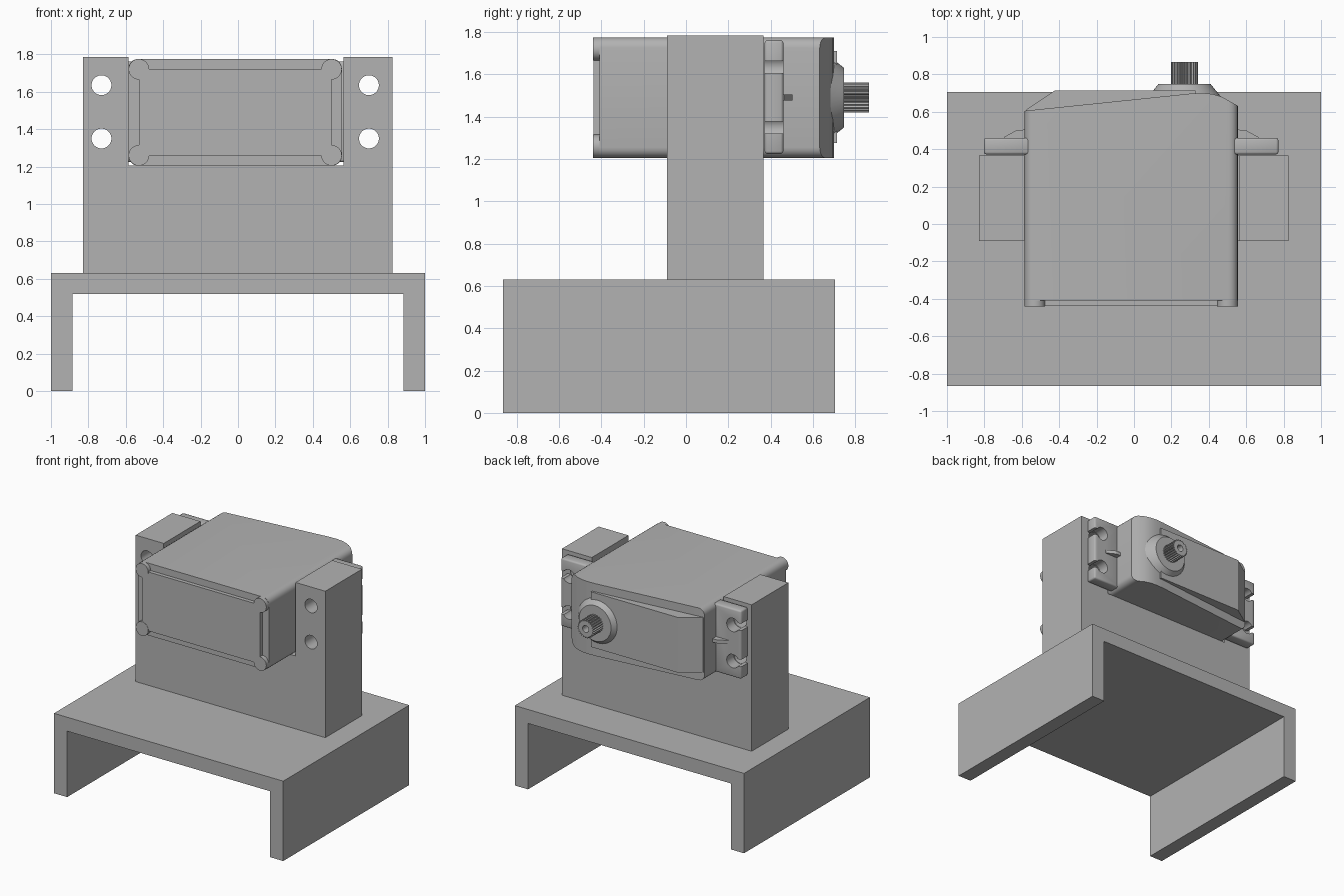
import bpy, bmesh
from math import sin, cos, pi, radians
from mathutils import Matrix, Vector

cube = bpy.data.objects.get("Cube")
if cube:
    bpy.data.objects.remove(cube, do_unlink=True)

grey = bpy.data.materials.new("plain_grey")
grey.use_nodes = True
tone = (0.45, 0.45, 0.45, 1)
grey.diffuse_color = tone
grey.node_tree.nodes["Principled BSDF"].inputs["Base Color"].default_value = tone


def finish(name, bm):
    bmesh.ops.recalc_face_normals(bm, faces=bm.faces[:])
    mesh = bpy.data.meshes.new(name)
    bm.to_mesh(mesh)
    bm.free()
    mesh.materials.append(grey)
    obj = bpy.data.objects.new(name, mesh)
    bpy.context.collection.objects.link(obj)
    return obj


def activate(obj):
    bpy.ops.object.select_all(action='DESELECT')
    obj.select_set(True)
    bpy.context.view_layer.objects.active = obj


def smooth(obj, angle=30):
    activate(obj)
    bpy.ops.object.shade_smooth_by_angle(angle=radians(angle))


def prism(name, points, axis, lo, hi, bevel=0, along=None, segments=5):
    """Extrude an outline: (x, z) along y, or (x, y) along z."""
    place = (lambda a, b, t: (a, t, b)) if axis == 'y' else (lambda a, b, t: (a, b, t))
    bm = bmesh.new()
    face = bm.faces.new([bm.verts.new(place(a, b, lo)) for a, b in points])
    new = bmesh.ops.extrude_face_region(bm, geom=[face])["geom"]
    shift = Vector(place(0, 0, hi - lo))
    bmesh.ops.translate(bm, vec=shift, verts=[v for v in new if isinstance(v, bmesh.types.BMVert)])
    if bevel:
        edges = bm.edges[:]
        if along:
            edges = [e for e in edges
                     if abs((e.verts[0].co - e.verts[1].co).normalized().dot(Vector(along))) > 0.999]
        bmesh.ops.bevel(bm, geom=edges, offset=bevel, segments=segments, affect='EDGES', profile=0.5)
    return finish(name, bm)


def rect(x0, x1, b0, b1):
    return [(x0, b0), (x1, b0), (x1, b1), (x0, b1)]


def cone(name, x, z, y0, y1, r0, r1, sides=48):
    """Round part whose axis runs along y."""
    bm = bmesh.new()
    bmesh.ops.create_cone(bm, cap_ends=True, segments=sides, radius1=r0, radius2=r1, depth=y1 - y0,
                          matrix=Matrix.Translation((x, (y0 + y1) / 2, z)) @ Matrix.Rotation(-pi / 2, 4, 'X'))
    return finish(name, bm)


def cut(obj, cutters):
    for c in cutters:
        c.hide_render = True
        mod = obj.modifiers.new("cut", 'BOOLEAN')
        mod.operation, mod.solver, mod.object = 'DIFFERENCE', 'EXACT', c
        activate(obj)
        bpy.ops.object.modifier_apply(modifier=mod.name)
        bpy.data.objects.remove(c, do_unlink=True)


HOLE_X = (-0.73, 0.70)
HOLE_Z = (1.35, 1.635)
LEFT, RIGHT, LOW, HIGH = -0.585, 0.555, 1.205, 1.775

# Channel-shaped base
prism("base", [(-1, 0), (-0.885, 0), (-0.885, 0.52), (0.885, 0.52), (0.885, 0),
               (1, 0), (1, 0.63), (-1, 0.63)], 'y', -0.865, 0.705)

# Upright bracket with a slot for the motor and four screw holes
bracket = prism("bracket", [(-0.83, 0.63), (0.825, 0.63), (0.825, 1.785), (0.565, 1.785),
                            (0.565, LOW), (LEFT, LOW), (LEFT, 1.785), (-0.83, 1.785)],
                'y', -0.09, 0.367)
cut(bracket, [cone("drill", x, z, -0.3, 0.6, 0.053, 0.053) for x in HOLE_X for z in HOLE_Z])
smooth(bracket)

# Motor case with rounded long edges and a slanted output end
case = prism("motor_case", [(LEFT, -0.408), (LEFT, 0.605), (0.30, 0.697), (0.37, 0.7), (0.42, 0.695),
                            (0.47, 0.68), (RIGHT, 0.632), (RIGHT, -0.408)],
             'z', LOW, HIGH, 0.05, (0, 1, 0))
smooth(case)

# Front cover plate and corner posts
prism("front_cover", rect(-0.53, 0.50, 1.257, 1.722), 'y', -0.438, -0.4)
for x in (-0.53, 0.50):
    for z in (1.26, 1.72):
        smooth(cone("corner_post", x, z, -0.44, -0.38, 0.055, 0.055, 32))

# Raised panel on the output end
prism("output_panel", [(-0.575, 0.59), (-0.575, 0.612), (-0.425, 0.713), (0.33, 0.713), (0.33, 0.62)],
      'z', 1.275, 1.71)

# Output boss and splined shaft
smooth(cone("output_boss", 0.27, 1.49, 0.655, 0.748, 0.215, 0.14))
TEETH = 24
outline = []
for i in range(TEETH * 4):
    r = 0.071 if i % 4 < 2 else 0.061
    a = 2 * pi * i / (TEETH * 4)
    outline.append((0.27 + r * cos(a), 1.49 + r * sin(a)))
shaft = prism("splined_shaft", outline, 'y', 0.74, 0.865)
cut(shaft, [cone("shaft_bore", 0.27, 1.49, 0.80, 0.9, 0.027, 0.027, 24)])

# Mounting ears with open screw slots, each stiffened by a small rib
for side, hole_x, inner, outer in ((-1, HOLE_X[0], LEFT, -0.802), (1, HOLE_X[1], RIGHT, 0.772)):
    ear = prism("mounting_ear", rect(*sorted((inner - side * 0.04, outer)), 1.225, 1.762),
                'y', 0.372, 0.46, 0.012, None, 2)
    cutters = []
    for z in HOLE_Z:
        cutters.append(cone("ear_drill", hole_x, z, 0.3, 0.6, 0.053, 0.053))
        cutters.append(prism("ear_slot", rect(*sorted((hole_x, outer + side * 0.1)), z - 0.028, z + 0.028),
                             'y', 0.3, 0.6))
    cut(ear, cutters)
    smooth(ear, 50)
    prism("ear_rib", [(inner - side * 0.03, 0.45), (inner + side * 0.11, 0.45), (inner + side * 0.11, 0.465),
                      (inner + side * 0.04, 0.503), (inner - side * 0.03, 0.505)], 'z', 1.478, 1.505)
